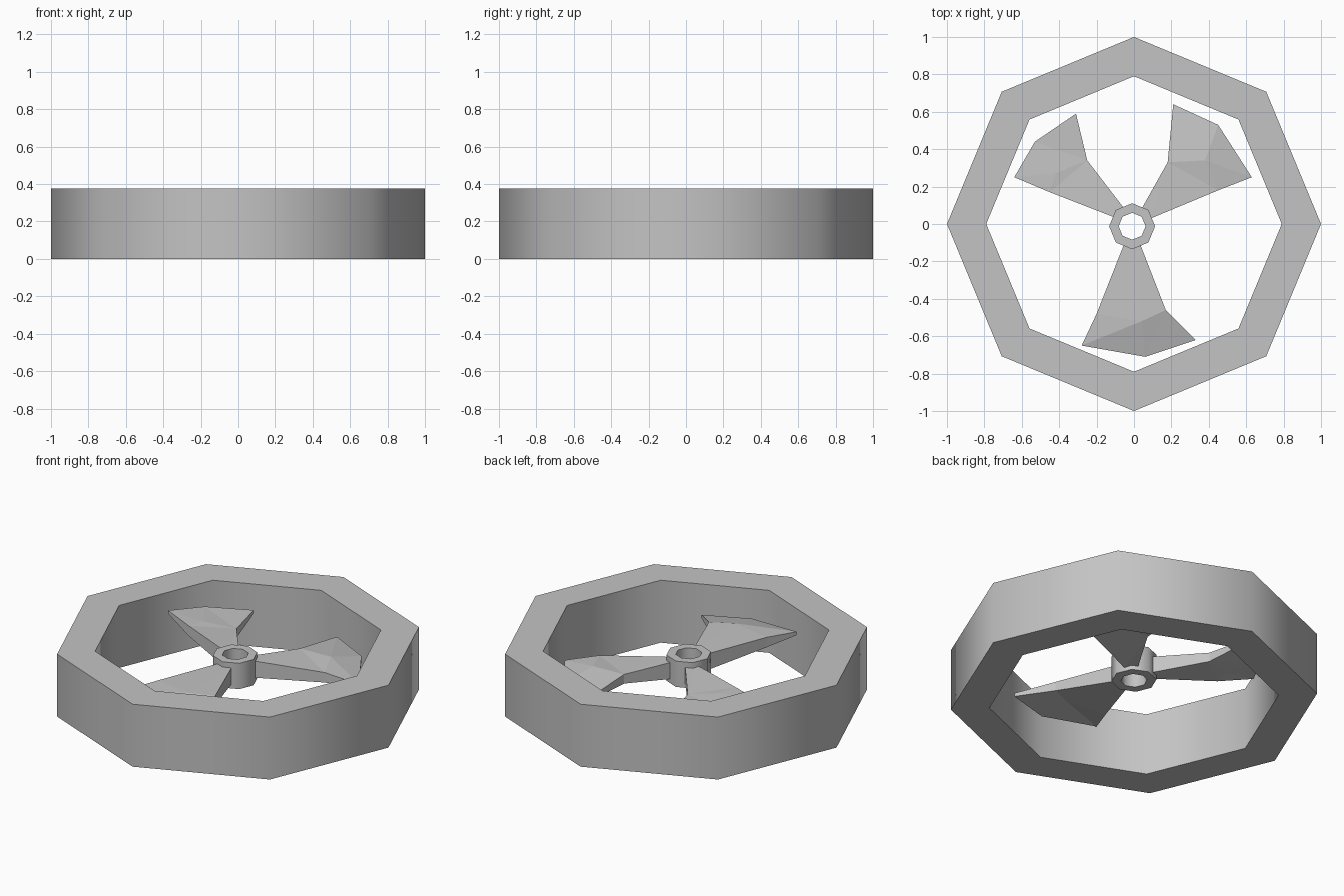
import bpy
import bmesh
from math import cos, sin, pi, radians

cube = bpy.data.objects.get("Cube")
if cube:
    bpy.data.objects.remove(cube, do_unlink=True)

grey = bpy.data.materials.new("plain grey")
grey.use_nodes = True
COLOUR = (0.55, 0.55, 0.55, 1)
grey.diffuse_color = COLOUR
grey.node_tree.nodes["Principled BSDF"].inputs["Base Color"].default_value = COLOUR


def finish(name, bm, smooth=False):
    """Turn a bmesh into a named, coloured object."""
    bmesh.ops.recalc_face_normals(bm, faces=bm.faces[:])
    mesh = bpy.data.meshes.new(name)
    bm.to_mesh(mesh)
    bm.free()
    mesh.materials.append(grey)
    obj = bpy.data.objects.new(name, mesh)
    bpy.context.collection.objects.link(obj)
    if smooth:
        bpy.ops.object.select_all(action="DESELECT")
        obj.select_set(True)
        bpy.context.view_layer.objects.active = obj
        bpy.ops.object.shade_smooth_by_angle(angle=radians(60))
    return obj


def octagon_tube(name, outer, inner, bottom, top, cx=0.0, cy=0.0):
    """Sweep a rectangular section around eight corners."""
    bm = bmesh.new()
    section = [(outer, bottom), (outer, top), (inner, top), (inner, bottom)]
    rings = []
    for i in range(8):
        a = i * pi / 4
        rings.append([bm.verts.new((cx + r * cos(a), cy + r * sin(a), z))
                      for r, z in section])
    for i, ring in enumerate(rings):
        after = rings[(i + 1) % 8]
        for j in range(4):
            k = (j + 1) % 4
            bm.faces.new((ring[j], after[j], after[k], ring[k]))
    return finish(name, bm, smooth=True)


# Outline order: straight root, straight middle, three tip corners,
# notch, notched root, and finally the centre of the fold
THICKNESS = (0.1, 0.06, 0.02, 0.02, 0.02, 0.055, 0.1, 0.055)
PANELS = ((0, 1, 7, 5, 6), (1, 2, 3, 7), (7, 3, 4, 5))


def blade(name, points):
    """Solid paddle: folded top, matching underside, tapering to the tip."""
    bm = bmesh.new()
    top = [bm.verts.new(p) for p in points]
    low = [bm.verts.new((x, y, z - t)) for (x, y, z), t in zip(points, THICKNESS)]
    for panel in PANELS:
        bm.faces.new([top[i] for i in panel])
        bm.faces.new([low[i] for i in reversed(panel)])
    for i in range(7):
        j = (i + 1) % 7
        bm.faces.new((top[i], low[i], low[j], top[j]))
    # Split the bent panels into flat triangles
    bmesh.ops.triangulate(bm, faces=bm.faces[:])
    return finish(name, bm)


# Outer shroud and central hub
octagon_tube("outer_ring", 1.0, 0.79, 0.0, 0.375)
octagon_tube("hub", 0.123, 0.072, 0.142, 0.297, -0.01, -0.012)

# Three blades, each at its own tilt
blade("front_blade", [
    (-0.05, -0.1, 0.265), (-0.2, -0.48, 0.265), (-0.28, -0.65, 0.255),
    (0.06, -0.71, 0.22), (0.33, -0.62, 0.205), (0.17, -0.46, 0.265),
    (0.03, -0.1, 0.265), (0.04, -0.52, 0.27)])
blade("back_left_blade", [
    (0.09, 0.03, 0.265), (0.45, 0.18, 0.235), (0.63, 0.25, 0.185),
    (0.45, 0.53, 0.2), (0.21, 0.64, 0.21), (0.18, 0.33, 0.25),
    (0.04, 0.08, 0.265), (0.38, 0.34, 0.25)])
blade("back_right_blade", [
    (-0.09, 0.03, 0.265), (-0.45, 0.17, 0.28), (-0.64, 0.25, 0.29),
    (-0.53, 0.44, 0.27), (-0.31, 0.59, 0.25), (-0.25, 0.34, 0.25),
    (-0.05, 0.08, 0.265), (-0.42, 0.27, 0.275)])
